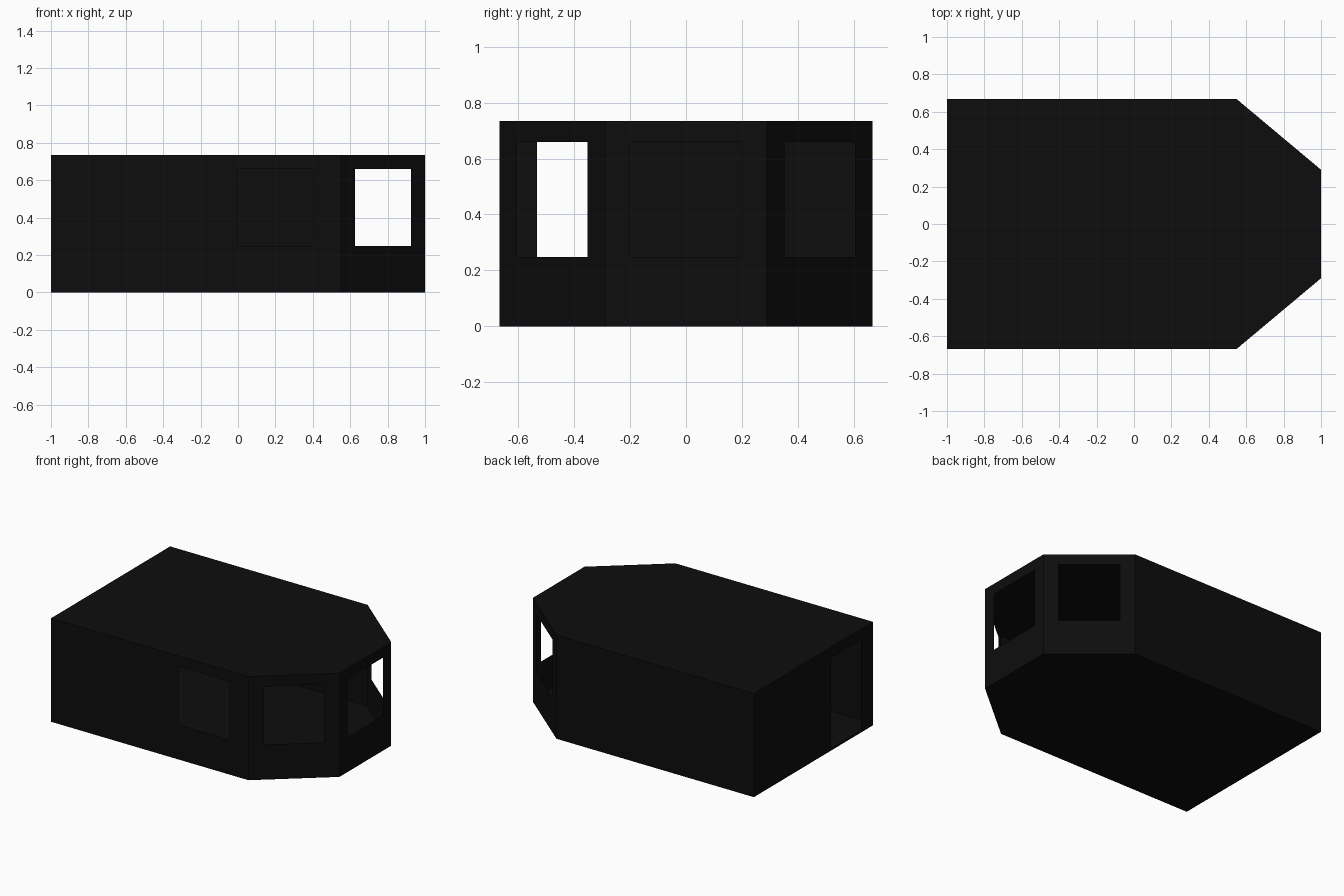
import bpy, bmesh
from mathutils import Vector

if "Cube" in bpy.data.objects:
    bpy.data.objects.remove(bpy.data.objects["Cube"])

H = 0.735      # total height
T = 0.015      # roof and floor slab thickness
SILL, HEAD = 0.248, 0.66

mat = bpy.data.materials.new("near_black")
mat.diffuse_color = (0.004, 0.004, 0.004, 1)
mat.use_nodes = True
mat.node_tree.nodes["Principled BSDF"].inputs["Base Color"].default_value = mat.diffuse_color


def finish(bm, name):
    bmesh.ops.remove_doubles(bm, verts=bm.verts, dist=1e-5)
    me = bpy.data.meshes.new(name)
    bm.to_mesh(me)
    bm.free()
    me.materials.append(mat)
    ob = bpy.data.objects.new(name, me)
    bpy.context.collection.objects.link(ob)
    return ob


def wall(name, a, b, hole=None):
    """Thin wall panel from a to b; hole = (start, end, low, high), start/end as fractions."""
    a, b = Vector(a), Vector(b)
    us, zs = [0, 1], [T, H - T]
    if hole:
        us = [0, hole[0], hole[1], 1]
        zs = sorted({T, hole[2], hole[3], H - T})
    bm = bmesh.new()
    for u0, u1 in zip(us, us[1:]):
        for z0, z1 in zip(zs, zs[1:]):
            if hole and u0 == hole[0] and hole[2] <= z0 < hole[3]:
                continue
            p, q = a.lerp(b, u0), a.lerp(b, u1)
            bm.faces.new([bm.verts.new((c.x, c.y, z))
                          for c, z in ((p, z0), (q, z0), (q, z1), (p, z1))])
    return finish(bm, name)


def slab(name, outline, z0, z1):
    bm = bmesh.new()
    f = bm.faces.new([bm.verts.new((x, y, z0)) for x, y in outline])
    ext = bmesh.ops.extrude_face_region(bm, geom=[f], use_keep_orig=True)
    top = [v for v in ext["geom"] if isinstance(v, bmesh.types.BMVert)]
    bmesh.ops.translate(bm, verts=top, vec=(0, 0, z1 - z0))
    bmesh.ops.recalc_face_normals(bm, faces=bm.faces)
    return finish(bm, name)


# Footprint: rectangle with a three-sided bay at the +x end, counter-clockwise
plan = [(-1, -0.667), (0.55, -0.667), (1, -0.29),
        (1, 0.29), (0.55, 0.667), (-1, 0.667)]

slab("floor", plan, 0, T)
slab("roof", plan, H - T, H)

# Walls with window openings, and the doorway at the -x end
bay = (1 / 6, 5 / 6, SILL, HEAD)
wall("front_wall", plan[0], plan[1], (1 / 1.55, 1.4 / 1.55, SILL, HEAD))
wall("bay_front_wall", plan[1], plan[2], bay)
wall("bay_end_wall", plan[2], plan[3], (0.09 / 0.58, 0.49 / 0.58, SILL, HEAD))
wall("bay_back_wall", plan[3], plan[4], bay)
wall("back_wall", plan[4], plan[5])
wall("door_wall", plan[5], plan[0], (0.867 / 1.334, 1.2 / 1.334, T, HEAD))
